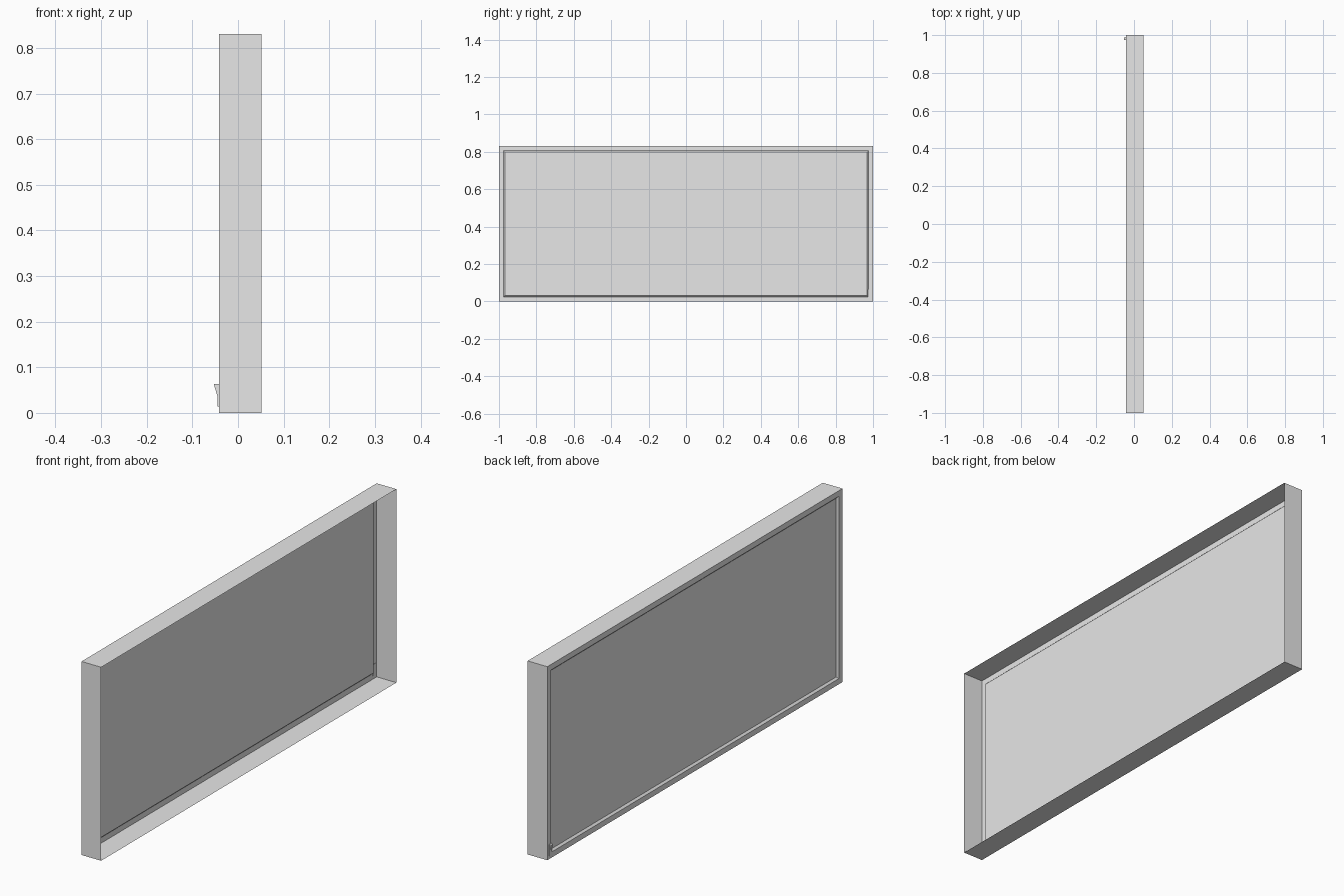
import bpy, bmesh
from mathutils import Vector

old = bpy.data.objects.get("Cube")
if old:
    bpy.data.objects.remove(old, do_unlink=True)

BACK, FRONT, HALF, HEIGHT = -0.042, 0.051, 1.0, 0.83

grey = bpy.data.materials.new("plain_grey")
grey.use_nodes = True
grey.diffuse_color = (0.8, 0.8, 0.8, 1)
grey.node_tree.nodes["Principled BSDF"].inputs["Base Color"].default_value = (0.8, 0.8, 0.8, 1)


def add_object(name, bm):
    mesh = bpy.data.meshes.new(name)
    bm.to_mesh(mesh)
    bm.free()
    mesh.materials.append(grey)
    obj = bpy.data.objects.new(name, mesh)
    bpy.context.collection.objects.link(obj)
    return obj


def box(lo, hi):
    bm = bmesh.new()
    bmesh.ops.create_cube(bm, size=1)
    lo, hi = Vector(lo), Vector(hi)
    for v in bm.verts:
        v.co = (lo + hi) / 2 + v.co * (hi - lo)
    bm.normal_update()
    return bm


def face_towards(bm, direction):
    return max(bm.faces, key=lambda f: f.normal.dot(Vector(direction)))


# Thin-walled tray, open on one side, with a pressed panel in its back
tray = box((BACK, -HALF, 0), (FRONT, HALF, HEIGHT))
bmesh.ops.delete(tray, geom=[face_towards(tray, (1, 0, 0))], context='FACES')
panel = face_towards(tray, (-1, 0, 0))
bmesh.ops.inset_individual(tray, faces=[panel], thickness=0.034, depth=0)
bmesh.ops.inset_individual(tray, faces=[panel], thickness=0.011, depth=-0.008)
add_object("tray_shell", tray)

# Small latch plate set through the corner of the border
add_object("latch_plate", box((BACK - 0.003, 0.973, 0.014), (BACK + 0.002, 0.989, 0.063)))

# Wedge-shaped thumb tab on the plate, thick at the top
tab = box((BACK - 0.011, 0.975, 0.036), (BACK - 0.002, 0.987, 0.063))
for v in tab.verts:
    if v.co.z < 0.05 and v.co.x < BACK - 0.005:
        v.co.x = BACK - 0.003
add_object("latch_tab", tab)
